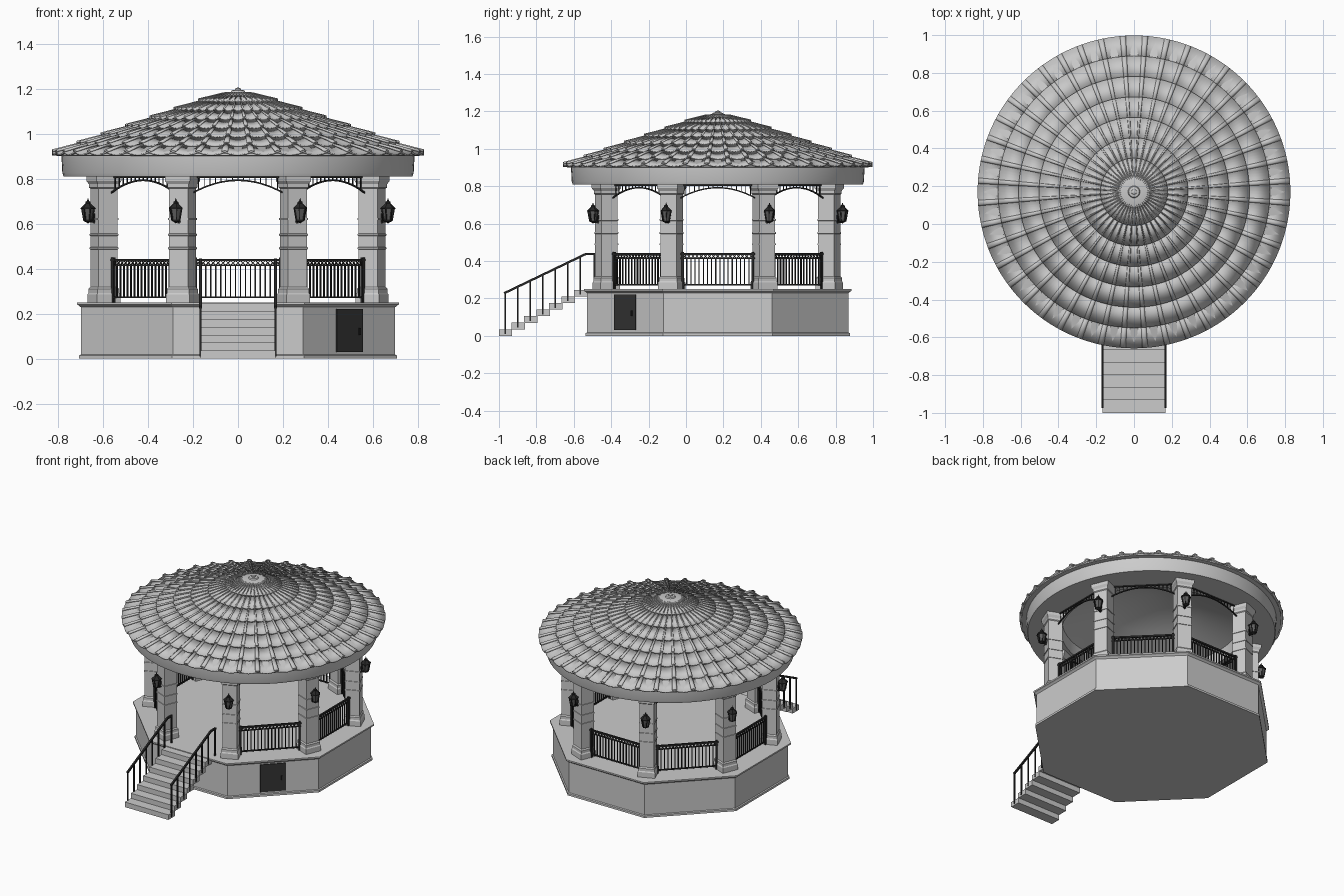
import bpy, bmesh, math
from mathutils import Matrix, Vector

if "Cube" in bpy.data.objects:
    bpy.data.objects.remove(bpy.data.objects["Cube"])

CENTRE = Matrix.Translation((0, 0.17, 0))
C8 = math.cos(math.pi / 8)


def material(name, v):
    m = bpy.data.materials.new(name)
    m.diffuse_color = (v, v, v, 1)
    m.use_nodes = True
    m.node_tree.nodes["Principled BSDF"].inputs["Base Color"].default_value = m.diffuse_color
    return m


STONE = material("stone grey", 0.6)
TILE = material("roof tile grey", 0.58)
IRON = material("black iron", 0.02)
GLASS = material("lantern glass", 0.12)
DOOR = material("dark door", 0.035)


def finish(bm, name, mat, smooth=False, normals=True):
    bmesh.ops.remove_doubles(bm, verts=bm.verts, dist=1e-5)
    if normals:
        bmesh.ops.recalc_face_normals(bm, faces=bm.faces)
    me = bpy.data.meshes.new(name)
    bm.to_mesh(me)
    bm.free()
    me.materials.append(mat)
    ob = bpy.data.objects.new(name, me)
    bpy.context.collection.objects.link(ob)
    if smooth:
        bpy.ops.object.select_all(action='DESELECT')
        ob.select_set(True)
        bpy.context.view_layer.objects.active = ob
        bpy.ops.object.shade_smooth_by_angle(angle=math.radians(35))
    return ob


def around(k, half=0.0):
    """Frame of side k of the octagon; local -y points outward."""
    return CENTRE @ Matrix.Rotation(math.radians(45 * (k + half)), 4, 'Z')


def box(bm, m, c, size):
    bmesh.ops.create_cube(bm, size=1, matrix=m @ Matrix.Translation(c) @ Matrix.Diagonal((*size, 1)))


def bar(bm, m, p, q, w):
    p, q = Vector(p), Vector(q)
    d = q - p
    rot = d.to_track_quat('Z', 'Y').to_matrix().to_4x4()
    bmesh.ops.create_cube(bm, size=1, matrix=m @ Matrix.Translation((p + q) / 2) @ rot
                          @ Matrix.Diagonal((w, w, d.length, 1)))


def lathe(bm, m, profile, n, phase=0.0):
    """Revolve (radius, z) points in n steps and cap open ends."""
    rings = []
    for r, z in profile:
        if r < 1e-6:
            rings.append([bm.verts.new(m @ Vector((0, 0, z)))] * n)
        else:
            rings.append([bm.verts.new(m @ Vector((r * math.cos(phase + i * math.tau / n),
                                                   r * math.sin(phase + i * math.tau / n), z)))
                          for i in range(n)])
    for a, b in zip(rings, rings[1:]):
        for i in range(n):
            j = (i + 1) % n
            quad = list(dict.fromkeys((a[i], a[j], b[j], b[i])))
            if len(quad) > 2:
                bm.faces.new(quad)
    for ring in (rings[0], rings[-1]):
        if ring[0] is not ring[1]:
            bm.faces.new(ring)


# Octagonal base with plinth and coping
bm = bmesh.new()
base = [(.706, 0), (.706, .014), (.699, .018), (.699, .228), (.708, .236), (.716, .24), (.716, .25)]
lathe(bm, CENTRE, [(a / C8, z) for a, z in base], 8, math.pi / 8)
finish(bm, "base", STONE)

# Door in the front right side of the base
bm = bmesh.new()
box(bm, around(1), (0, -.701, .125), (.163, .008, .19))
finish(bm, "door", DOOR)
bm = bmesh.new()
box(bm, around(1), (.056, -.708, .12), (.008, .008, .03))
finish(bm, "door_handle", IRON)

# Eight square pillars with foot, bands and capital
shaft = [(.056, .25), (.056, .285), (.052, .292), (.052, .31), (.046, .318)]
for z in (.485, .545, .615):
    shaft += [(.046, z), (.049, z + .001), (.049, z + .009), (.046, z + .01)]
shaft += [(.046, .755), (.051, .76), (.051, .775), (.06, .79), (.06, .812)]
bm = bmesh.new()
for k in range(8):
    lathe(bm, around(k, .5) @ Matrix.Translation((0, -.645, 0)),
          [(h * math.sqrt(2), z) for h, z in shaft], 4, math.pi / 4)
finish(bm, "pillars", STONE)

# Railings on every side except the stair side
bm = bmesh.new()
for k in range(1, 8):
    m, y, w = around(k), -.596, .188
    for z, t in ((.438, .011), (.415, .006), (.272, .008)):
        bar(bm, m, (-w - .012, y, z), (w + .012, y, z), t)
    for s in (-1, 1):
        bar(bm, m, (s * w, y, .25), (s * w, y, .448), .013)
    n = 17
    step = 2 * w / n
    for i in range(n):
        x = -w + i * step
        if i:
            bar(bm, m, (x, y, .272), (x, y, .415), .006)
        bar(bm, m, (x, y, .415), (x + step, y, .436), .004)
        bar(bm, m, (x, y, .436), (x + step, y, .415), .004)
finish(bm, "railings", IRON)

# Arched iron fretwork under the beam
bm = bmesh.new()
for k in range(8):
    m, y, w, n = around(k), -.596, .2, 16
    pts = [(-w + 2 * w * i / n, y, .737 + .055 * (1 - (2 * i / n - 1) ** 2)) for i in range(n + 1)]
    for p, q in zip(pts, pts[1:]):
        bar(bm, m, p, q, .007)
    for p in pts:
        bar(bm, m, p, (p[0], y, .812), .004)
    bar(bm, m, (-w, y, .806), (w, y, .806), .007)
finish(bm, "arch_fretwork", IRON)

# Lanterns on the outer pillar faces
frame, glass = bmesh.new(), bmesh.new()
for k in range(8):
    m = around(k, .5) @ Matrix.Translation((0, -.722, 0))
    lathe(glass, m, [(.017, .618), (.027, .664)], 6)
    lathe(frame, m, [(0, .6), (.008, .606), (.019, .611), (.019, .618), (0, .618)], 6)
    lathe(frame, m, [(0, .664), (.033, .664), (.033, .669), (.012, .69), (.012, .696),
                     (.005, .7), (0, .714)], 6)
    for i in range(6):
        a = i * math.tau / 6
        c, s = math.cos(a), math.sin(a)
        bar(frame, m, (.018 * c, .018 * s, .612), (.028 * c, .028 * s, .666), .005)
    bar(frame, m, (0, .002, .608), (0, .032, .608), .008)
    bar(frame, m, (0, .032, .6), (0, .032, .64), .008)
    box(frame, m, (0, .029, .625), (.018, .006, .04))
finish(frame, "lantern_frames", IRON)
finish(glass, "lantern_panes", GLASS)

# Stairs
ID = Matrix.Identity(4)
RUN, RISE = .067, .035
bm = bmesh.new()
for i in range(7):
    box(bm, ID, (0, -1 + (i + .5) * RUN + .002, (i + .5) * RISE), (.334, RUN + .004, RISE + .0001))
finish(bm, "stairs", STONE).location.z = .00005

# Stair handrails
bm = bmesh.new()
for x in (-.167, .167):
    bar(bm, ID, (x, -.972, .228), (x, -.535, .438), .012)
    bar(bm, ID, (x, -.538, .438), (x, -.485, .438), .012)
    for i in range(7):
        y = -.967 + i * RUN
        bar(bm, ID, (x, y, i * RISE + .01), (x, y, .23 + (y + .967) * .481), .008)
    bar(bm, ID, (x, -.49, .25), (x, -.49, .438), .008)
finish(bm, "stair_handrails", IRON)

# Round beam, eave soffit and ceiling
bm = bmesh.new()
lathe(bm, CENTRE, [(0, 1.08), (.3, .99), (.56, .89), (.565, .81), (.776, .81), (.781, .825),
                   (.785, .9), (.815, .902), (.815, .912), (0, 1.16)], 88)
finish(bm, "beam_and_ceiling", STONE, smooth=True)

# Tiled roof: hollow pans and raised cover strips in seven stepped rows
SECTORS, ROWS, R_TOP, R_EAVE = 44, 7, .07, .828
SECTOR = math.tau / SECTORS


def roof_z(r):
    return 1.178 - (r - .08) * .353


def tiles(name, shift, half, bulge, lift, seg):
    bm = bmesh.new()
    step = (R_EAVE - R_TOP) / ROWS
    for row in range(ROWS):
        r1 = R_TOP + step * (row + 1)
        r0 = r1 - step - (.012 if row else 0)
        for s in range(SECTORS):
            grid = []
            for r, dz in ((r0, lift - .005), (r1, lift + .006)):
                line = []
                for j in range(seg + 1):
                    t = 2 * j / seg - 1
                    a = (s + shift + t * half) * SECTOR
                    z = roof_z(r) + dz + bulge * (1 - t * t) * (.25 + .75 * r / R_EAVE)
                    line.append(bm.verts.new(CENTRE @ Vector((r * math.sin(a), r * math.cos(a), z))))
                grid.append(line)
            for j in range(seg):
                bm.faces.new((grid[0][j], grid[1][j], grid[1][j + 1], grid[0][j + 1]))
    bmesh.ops.recalc_face_normals(bm, faces=bm.faces)
    for f in bm.faces:
        f.normal_update()
        if f.normal.z < 0:
            f.normal_flip()
    ob = finish(bm, name, TILE, smooth=True, normals=False)
    mod = ob.modifiers.new("thickness", 'SOLIDIFY')
    mod.thickness = .007
    mod.offset = -1


tiles("roof_pans", 0, .5, -.013, .002, 6)
tiles("roof_cover_strips", .5, .13, .006, .004, 4)

# Crown and finial
bm = bmesh.new()
lathe(bm, CENTRE, [(0, 1.15), (.085, 1.165), (.083, 1.178), (.06, 1.184), (.032, 1.185), (.028, 1.192),
                   (.014, 1.194), (.013, 1.2), (0, 1.206)], 24)
finish(bm, "roof_crown", TILE, smooth=True)
